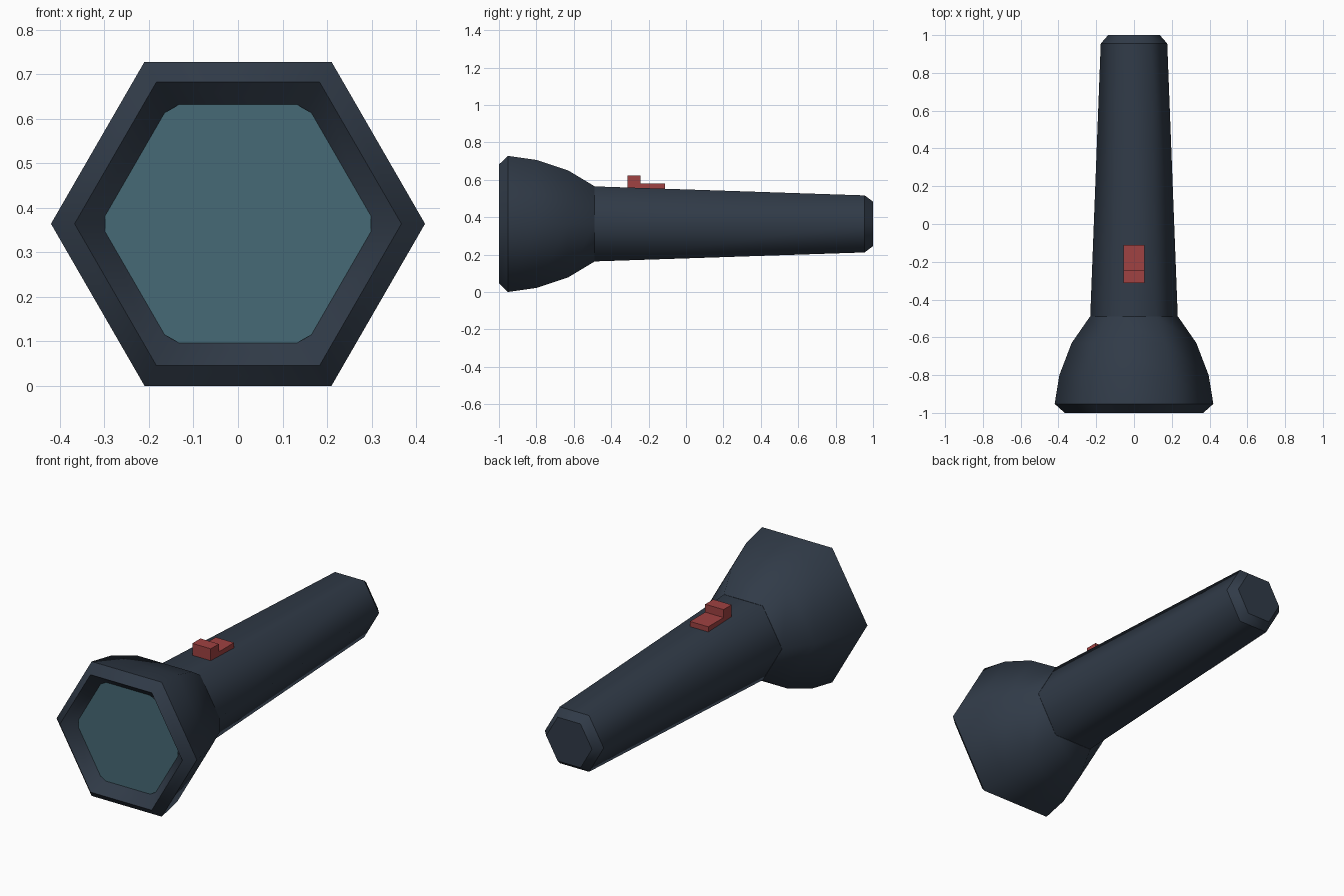
import bpy, bmesh, math
from mathutils import Vector

if "Cube" in bpy.data.objects:
    bpy.data.objects.remove(bpy.data.objects["Cube"])

CZ = 0.364  # height of the torch axis


def material(name, rgb):
    m = bpy.data.materials.new(name)
    m.diffuse_color = (*rgb, 1)
    m.use_nodes = True
    m.node_tree.nodes["Principled BSDF"].inputs["Base Color"].default_value = m.diffuse_color
    return m


DARK = material("dark slate", (0.030, 0.043, 0.064))
GLASS = material("teal glass", (0.061, 0.144, 0.181))
RED = material("switch red", (0.35, 0.054, 0.054))


def finish(name, bm, mat):
    bmesh.ops.recalc_face_normals(bm, faces=bm.faces)
    me = bpy.data.meshes.new(name)
    bm.to_mesh(me)
    bm.free()
    me.materials.append(mat)
    ob = bpy.data.objects.new(name, me)
    bpy.context.collection.objects.link(ob)
    return ob


def hex_point(i, r, y):
    a = math.radians(60 * i)
    return Vector((r * math.cos(a), y, CZ + r * math.sin(a)))


def hex_lathe(name, profile, sharp, mat):
    """Six-sided shell along y; rings whose index is in sharp keep a hard edge."""
    bm = bmesh.new()
    rings = [[bm.verts.new(hex_point(i, r, y)) for i in range(6)] for y, r in profile]
    for a, b in zip(rings, rings[1:]):
        for i in range(6):
            j = (i + 1) % 6
            bm.faces.new((a[i], a[j], b[j], b[i])).smooth = True
    for k in (0, -1):
        bm.faces.new(rings[k])
    for k in sharp:
        for i in range(6):
            bm.edges.get((rings[k][i], rings[k][(i + 1) % 6])).smooth = False
    return finish(name, bm, mat)


def box(name, x, y, z, mat):
    bm = bmesh.new()
    bmesh.ops.create_cube(bm, size=1)
    for v in bm.verts:
        v.co = Vector([(lo + hi) / 2 + c * (hi - lo) for c, (lo, hi) in zip(v.co, (x, y, z))])
    return finish(name, bm, mat)


# Flared head with recessed reflector funnel
hex_lathe("head", [(-0.93, 0.299), (-1.0, 0.367), (-0.952, 0.42), (-0.80, 0.395),
                   (-0.63, 0.33), (-0.49, 0.233)], (0, 1, 2, 5), DARK)

# Tapered handle with chamfered tail
hex_lathe("handle", [(-0.50, 0.232), (0.955, 0.176), (1.0, 0.137)], (0, 1, 2), DARK)

# Lens: hexagon with clipped corners
bm = bmesh.new()
pts = []
for i in range(6):
    a, b = hex_point(i, 0.309, -0.94), hex_point(i + 1, 0.309, -0.94)
    pts += [a.lerp(b, 0.07), a.lerp(b, 0.93)]
face = bm.faces.new([bm.verts.new(p) for p in pts])
lens = finish("lens", bm, GLASS)
if lens.data.polygons[0].normal.y > 0:
    lens.data.flip_normals()

# Sliding switch: plate and thumb ridge
box("switch_plate", (-0.055, 0.055), (-0.25, -0.112), (0.53, 0.58), RED)
box("switch_ridge", (-0.055, 0.055), (-0.312, -0.243), (0.53, 0.623), RED)
